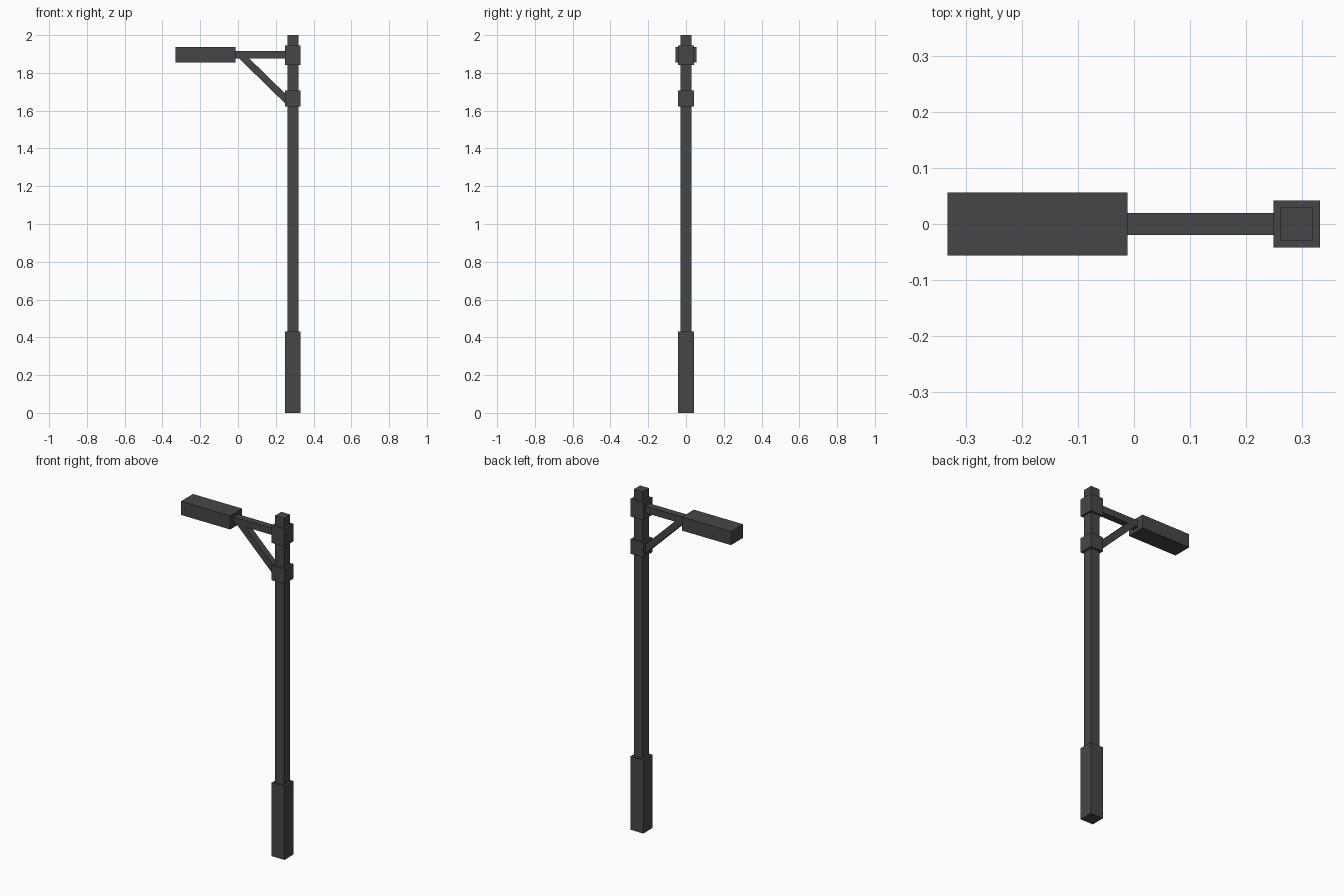
import bpy
import bmesh
from mathutils import Vector

cube = bpy.data.objects.get("Cube")
if cube:
    bpy.data.objects.remove(cube, do_unlink=True)

# Single painted metal colour
metal = bpy.data.materials.new("dark_grey_metal")
metal.use_nodes = True
grey = (0.062, 0.062, 0.062, 1.0)
metal.diffuse_color = grey
metal.node_tree.nodes["Principled BSDF"].inputs["Base Color"].default_value = grey

POLE_X = 0.29


def prism(name, outline, half_depth):
    """Extrude an x-z outline symmetrically along y."""
    bm = bmesh.new()
    face = bm.faces.new([bm.verts.new((x, -half_depth, z)) for x, z in outline])
    moved = bmesh.ops.extrude_face_region(bm, geom=[face])["geom"]
    verts = [v for v in moved if isinstance(v, bmesh.types.BMVert)]
    bmesh.ops.translate(bm, verts=verts, vec=Vector((0, 2 * half_depth, 0)))
    bmesh.ops.recalc_face_normals(bm, faces=bm.faces)
    mesh = bpy.data.meshes.new(name)
    bm.to_mesh(mesh)
    bm.free()
    mesh.materials.append(metal)
    obj = bpy.data.objects.new(name, mesh)
    bpy.context.collection.objects.link(obj)
    return obj


def box(name, x0, x1, z0, z1, half_depth):
    return prism(name, [(x0, z0), (x1, z0), (x1, z1), (x0, z1)], half_depth)


def post(name, half, z0, z1):
    return box(name, POLE_X - half, POLE_X + half, z0, z1, half)


# Square pole with its base sleeve and two collars
post("pole", 0.029, 0.01, 2.0)
post("base_sleeve", 0.0415, 0.0, 0.432)
post("lower_collar", 0.0415, 1.622, 1.708)
post("upper_collar", 0.0415, 1.841, 1.945)

# Horizontal arm and lamp head
box("arm", -0.03, POLE_X, 1.876, 1.916, 0.02)
box("lamp_head", -0.332, -0.012, 1.856, 1.936, 0.056)

# Diagonal brace from the lower collar up to the arm
prism("brace", [(0.002, 1.88), (0.265, 1.623), (0.265, 1.676), (0.056, 1.88)], 0.0195)
